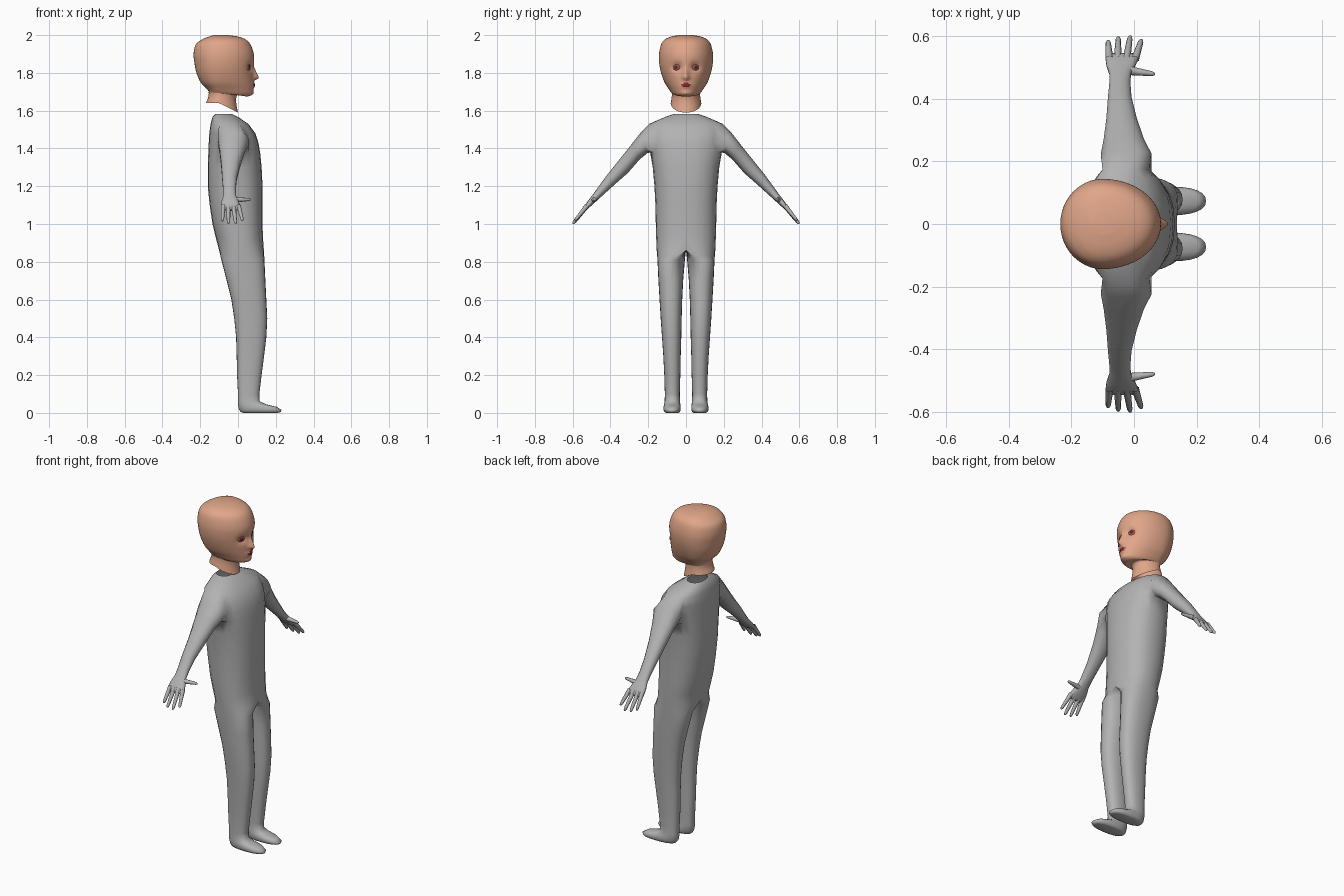
import bpy, bmesh, math
from mathutils import Vector, Matrix

if "Cube" in bpy.data.objects:
    bpy.data.objects.remove(bpy.data.objects["Cube"])


def material(name, rgb):
    m = bpy.data.materials.new(name)
    m.diffuse_color = (*rgb, 1)
    m.use_nodes = True
    m.node_tree.nodes["Principled BSDF"].inputs["Base Color"].default_value = m.diffuse_color
    return m


SKIN = material("skin", (0.75, 0.38, 0.25))
GREY = material("suit_grey", (0.45, 0.45, 0.45))
LIP = material("lip_red", (0.25, 0.02, 0.025))
IRIS = material("eye_red", (0.42, 0.09, 0.08))
DARK = material("eye_dark", (0.06, 0.025, 0.02))


def spow(v, e):
    return math.copysign(abs(v) ** e, v)


def bridge(bm, a, b, closed, skip=()):
    n = len(a)
    for j in range(n if closed else n - 1):
        if j not in skip:
            k = (j + 1) % n
            bm.faces.new((a[j], a[k], b[k], b[j]))


def add_ring(bm, pts):
    return [bm.verts.new(p) for p in pts]


def mirror_y(bm):
    """Copy the half mesh to -y and weld the middle."""
    geom = bm.verts[:] + bm.edges[:] + bm.faces[:]
    new = bmesh.ops.duplicate(bm, geom=geom)["geom"]
    for v in new:
        if isinstance(v, bmesh.types.BMVert):
            v.co.y *= -1
    bmesh.ops.remove_doubles(bm, verts=bm.verts[:], dist=1e-5)
    bmesh.ops.recalc_face_normals(bm, faces=bm.faces[:])


def finish(bm, name, mats):
    for f in bm.faces:
        f.smooth = True
    me = bpy.data.meshes.new(name)
    bm.to_mesh(me)
    bm.free()
    for m in mats:
        me.materials.append(m)
    ob = bpy.data.objects.new(name, me)
    bpy.context.collection.objects.link(ob)
    return ob


# ---------------- body: half shell, mirrored ----------------
bm = bmesh.new()
M = 12
# torso rings: z, back x, front x, half width
TORSO = [(1.582, -.12, -.03, .065), (1.567, -.135, .0, .11), (1.53, -.145, .055, .195),
         (1.48, -.152, .092, .2), (1.43, -.155, .108, .195), (1.38, -.157, .117, .19),
         (1.3, -.16, .125, .176), (1.2, -.16, .13, .167), (1.1, -.15, .13, .162),
         (1.0, -.135, .13, .16), (.93, -.118, .132, .158), (.86, -.1, .137, .155)]
torso = []
for z, xb, xf, w in TORSO:
    c, r = (xb + xf) / 2, (xf - xb) / 2
    angs = [math.pi * j / M for j in range(M + 1)]
    torso.append(add_ring(bm, [
        (c + r * spow(math.cos(a), .85),
         0 if j in (0, M) else w * abs(math.sin(a)) ** .85, z) for j, a in enumerate(angs)]))
for i in range(len(torso) - 1):
    bridge(bm, torso[i], torso[i + 1], False, range(4, 8) if 2 <= i <= 4 else ())

# leg and foot rings: z, back x, front x, inner y, outer y
LEG = [(.81, -.088, .14, .006, .151), (.7, -.06, .145, .015, .146), (.6, -.035, .15, .02, .14),
       (.5, -.02, .155, .023, .134), (.4, -.01, .15, .025, .127), (.3, -.007, .138, .028, .12),
       (.2, -.005, .125, .03, .115), (.1, 0, .113, .033, .112), (.062, 0, .113, .032, .113),
       (.045, 0, .15, .03, .116), (.032, .002, .205, .028, .119), (.016, .006, .23, .028, .119),
       (.004, .015, .226, .034, .113), (0, .03, .21, .042, .105)]
z, xb, xf, w = TORSO[-1]
c, r = (xb + xf) / 2, (xf - xb) / 2
prev = torso[-1] + add_ring(bm, [
    (c + r * spow(math.cos(math.pi * j / M), .85), 0, z) for j in range(M + 1, 2 * M)])
for z, xb, xf, yi, yo in LEG:
    ring = add_ring(bm, [
        ((xb + xf) / 2 + (xf - xb) / 2 * spow(math.cos(math.pi * j / M), .85),
         (yi + yo) / 2 + (yo - yi) / 2 * spow(math.sin(math.pi * j / M), .85), z)
        for j in range(2 * M)])
    bridge(bm, prev, ring, True)
    prev = ring
bm.faces.new(prev)

# arm grows from the opening left in the shoulder
loop = [(2, j) for j in range(4, 9)] + [(3, 8), (4, 8)]
loop += [(5, j) for j in range(8, 3, -1)] + [(4, 4), (3, 4)]
unit = [Vector(((6 - j) / 2, (3.5 - i) / 1.5)).normalized() for i, j in loop]
# arm rings: top y, top z, bottom y, bottom z, back x, front x
ARM = [(.235, 1.49, .205, 1.375, -.11, .06), (.286, 1.425, .245, 1.342, -.1, .035),
       (.35, 1.345, .31, 1.268, -.091, .012), (.418, 1.26, .382, 1.205, -.085, -.006),
       (.465, 1.195, .437, 1.155, -.08, -.01), (.49, 1.16, .468, 1.127, -.08, -.008),
       (.515, 1.128, .495, 1.102, -.09, .006), (.54, 1.092, .525, 1.076, -.094, .018),
       (.546, 1.08, .536, 1.07, -.09, .016)]
prev = [torso[i][j] for i, j in loop]
for ty, tz, by, bz, xb, xf in ARM:
    ring = add_ring(bm, [
        ((xb + xf) / 2 + u.x * (xf - xb) / 2,
         (ty + by) / 2 + u.y * (ty - by) / 2,
         (tz + bz) / 2 + u.y * (tz - bz) / 2) for u in unit])
    bridge(bm, prev, ring, True)
    prev = ring
bm.faces.new(prev)


def finger(a, b, ra, rb):
    a, b = Vector(a), Vector(b)
    q = (b - a).to_track_quat('Z', 'Y')
    prev = None
    for t, k in ((0, 1), (.5, .95), (.88, .9), (.97, .6), (1, .2)):
        rad = (ra + (rb - ra) * t) * k
        ring = add_ring(bm, [
            a.lerp(b, t) + q @ Vector((rad * math.cos(s * math.pi / 4),
                                       rad * math.sin(s * math.pi / 4), 0)) for s in range(8)])
        if prev:
            bridge(bm, prev, ring, True)
        prev = ring
    bm.faces.new(prev)


for x0, x1, y1, z1 in ((-.078, -.083, .585, 1.015), (-.052, -.05, .597, 1.002),
                       (-.024, -.012, .6, 1.0), (.003, .024, .588, 1.018)):
    finger((x0, .525, 1.096), (x1, y1, z1), .013, .009)
finger((-.02, .49, 1.128), (.067, .478, 1.13), .015, .008)
mirror_y(bm)
finish(bm, "body", [GREY])

# ---------------- head ----------------
# rings: back z, front z, back x, front x, half width
HEAD = [(2.0, 2.0, -.13, -.05, .035), (1.992, 1.992, -.155, .0, .08), (1.977, 1.977, -.19, .04, .112),
        (1.95, 1.95, -.224, .066, .132), (1.9, 1.9, -.235, .084, .143), (1.85, 1.85, -.23, .085, .142),
        (1.8, 1.8, -.22, .082, .132), (1.75, 1.75, -.198, .082, .114), (1.72, 1.71, -.17, .08, .095),
        (1.703, 1.685, -.156, .073, .083), (1.696, 1.675, -.155, .045, .077),
        (1.69, 1.685, -.155, .0, .075), (1.67, 1.65, -.158, -.01, .076), (1.64, 1.59, -.17, 0, .081)]


def smooth_rows(rows, steps):
    """Catmull-Rom resampling of a table."""
    out = []
    for i in range(len(rows) - 1):
        p = [rows[max(0, min(len(rows) - 1, i + k))] for k in (-1, 0, 1, 2)]
        for s in range(steps):
            t = s / steps
            out.append([.5 * (2 * b + (c - a) * t + (2 * a - 5 * b + 4 * c - d) * t * t
                              + (3 * b - a - 3 * c + d) * t ** 3) for a, b, c, d in zip(*p)])
    return out + [rows[-1]]


def bump(v, centre, width):
    return math.exp(-((v - centre) / width) ** 2)


def face_relief(y, z):
    """Nose, lips and eye sockets as offsets along x."""
    nose = max(0, min((1.835 - z) / .06, (z - 1.757) / .014, 1))
    d = .029 * nose * bump(y, 0, .008 + .01 * nose)
    d += .010 * bump(z, 1.735, .014) * bump(y, 0, .024)
    d += .005 * bump(z, 1.692, .012) * bump(y, 0, .025)
    return d - .02 * bump(y, .048, .025) * bump(z, 1.83, .022)


bm = bmesh.new()
N, CX = 32, -.1
prev = None
for zb, zf, xb, xf, w in smooth_rows(HEAD, 5):
    pts = []
    for j in range(N + 1):
        a = math.pi * (j / N) ** 1.4
        co, si = math.cos(a), math.sin(a)
        x = CX + co * ((xf - CX) if co > 0 else (CX - xb))
        y = 0 if j in (0, N) else w * si
        z = zb + (zf - zb) * max(co, 0)
        if x > 0 and z > 1.68:
            x += face_relief(y, z) * min(1, x / .03)
        pts.append((x, y, z))
    ring = add_ring(bm, pts)
    if prev:
        bridge(bm, prev, ring, False)
    else:
        bm.faces.new(ring)
    prev = ring
mirror_y(bm)
# painted lips
for f in bm.faces:
    p = f.calc_center_median()
    if p.x > .05 and abs(p.z - 1.735) < .014 * (1 - (p.y / .028) ** 2):
        f.material_index = 1
finish(bm, "head", [SKIN, LIP])

# ---------------- eyes ----------------
for side, name in ((1, "left_eye"), (-1, "right_eye")):
    bm = bmesh.new()
    bmesh.ops.create_uvsphere(bm, u_segments=24, v_segments=16, radius=1)
    for f in bm.faces:  # dark rim and pupil around the red iris
        p = f.calc_center_median()
        rad = math.hypot(p.x, p.y)
        f.material_index = 1 if rad < .3 or rad > .86 else 0
    m = (Matrix.Translation((.05, .048 * side, 1.83))
         @ Matrix.Rotation(math.radians(25 * side), 4, 'Z')
         @ Matrix.Rotation(math.radians(90), 4, 'Y')
         @ Matrix.Diagonal((.022, .027, .013, 1)))
    bm.transform(m)
    finish(bm, name, [IRIS, DARK])
